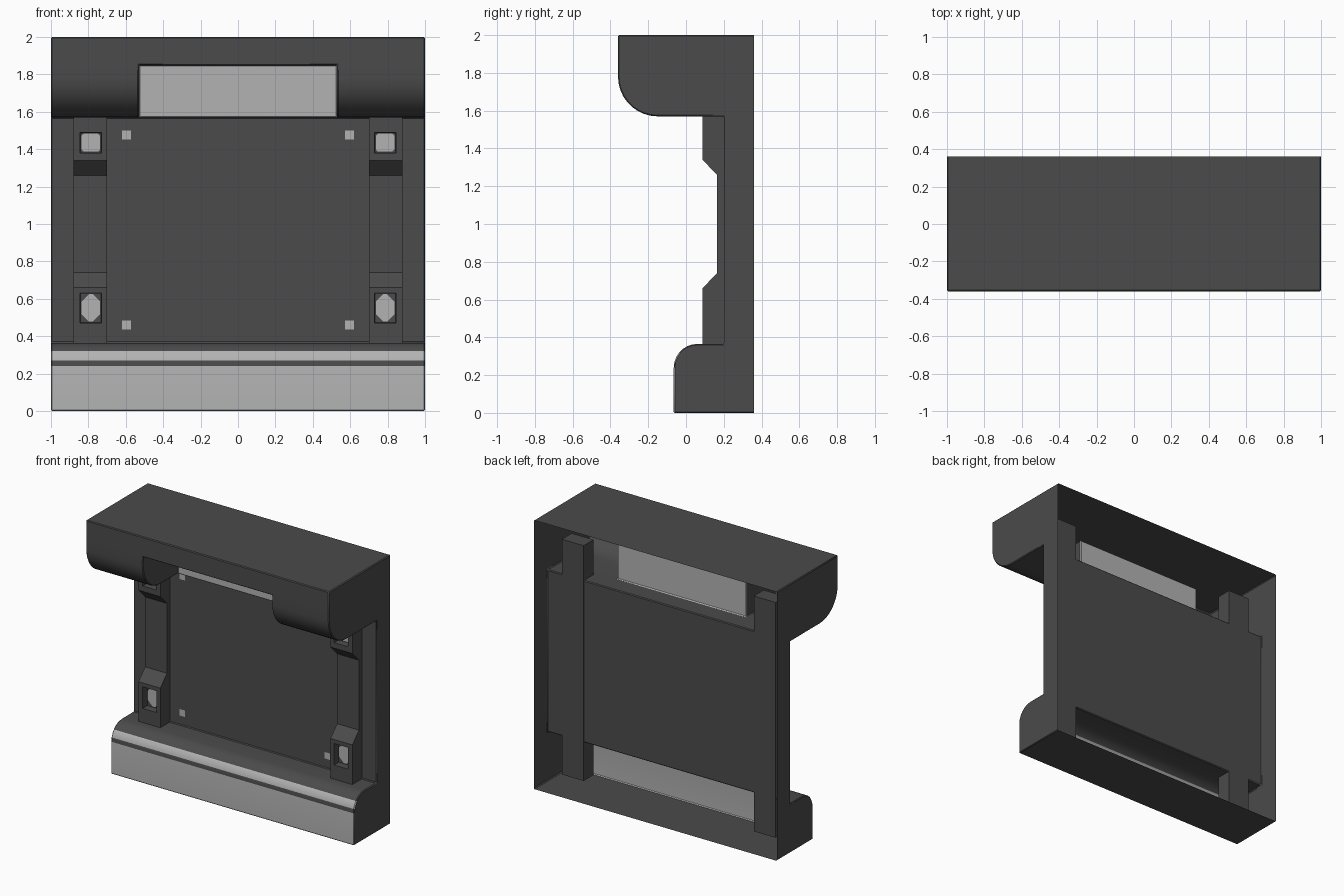
import bpy, bmesh
from math import sin, cos, radians

if "Cube" in bpy.data.objects:
    bpy.data.objects.remove(bpy.data.objects["Cube"])


def material(name, v):
    m = bpy.data.materials.new(name)
    m.diffuse_color = (v, v, v, 1)
    m.use_nodes = True
    m.node_tree.nodes["Principled BSDF"].inputs["Base Color"].default_value = m.diffuse_color
    return m


DARK = material("dark_metal", 0.07)
LIGHT = material("light_panel", 0.45)


def finish(bm, name, mirror=False, bevel=0.0):
    me = bpy.data.meshes.new(name)
    bm.to_mesh(me)
    bm.free()
    me.materials.append(DARK)
    me.materials.append(LIGHT)
    ob = bpy.data.objects.new(name, me)
    bpy.context.collection.objects.link(ob)
    bpy.context.view_layer.objects.active = ob
    ob.select_set(True)
    bpy.ops.object.shade_smooth_by_angle(angle=radians(30))
    ob.select_set(False)
    if bevel:
        b = ob.modifiers.new("edge_bevel", 'BEVEL')
        b.width, b.segments = bevel, 1
        b.limit_method, b.angle_limit = 'ANGLE', radians(42)
    if mirror:
        m = ob.modifiers.new("mirror", 'MIRROR')
        m.use_mirror_merge = False
    return ob


def poly(bm, pts, mat=0):
    f = bm.faces.new([bm.verts.new(p) for p in pts])
    f.material_index = mat
    return f


def sweep(bm, prof, x0, x1, closed=False):
    """Extrude a (y, z) profile along x."""
    n = len(prof)
    for i in range(n if closed else n - 1):
        (ya, za), (yb, zb) = prof[i], prof[(i + 1) % n]
        poly(bm, [(x0, ya, za), (x1, ya, za), (x1, yb, zb), (x0, yb, zb)])


def weld(bm):
    bmesh.ops.remove_doubles(bm, verts=bm.verts, dist=1e-4)
    bmesh.ops.recalc_face_normals(bm, faces=bm.faces)


# Shell: open-backed housing with overhanging top and rounded bottom ledge
NX, NY, NZ = 0.53, 0.05, 1.85          # display notch half width, depth, top
arc_top = [(-0.15 - 0.21 * cos(radians(a)), 1.78 - 0.21 * sin(radians(a)))
           for a in range(0, 91, 10)]
arc_low = [(0.06 - 0.125 * cos(radians(a)), 0.24 + 0.125 * sin(radians(a)))
           for a in (90, 77, 65, 52, 40, 27, 14, 0)]
lower = [(NY, 1.57), (0.20, 1.57), (0.20, 0.365)] + arc_low + [(-0.065, 0), (0.36, 0)]
head = [(0.36, 2), (-0.36, 2), (-0.36, NZ)]
full = head + arc_top + lower
notched = head + [(NY, NZ)] + lower

bm = bmesh.new()
sweep(bm, full, -1, -NX)
sweep(bm, notched, -NX, NX)
sweep(bm, full, NX, 1)
for s in (-1, 1):
    poly(bm, [(s, y, z) for y, z in full])                                   # side walls
    poly(bm, [(s * NX, y, z) for y, z in
              [(NY, NZ), (-0.36, NZ)] + arc_top + [(NY, 1.57)]])             # notch walls
weld(bm)
for f in bm.faces:                      # light-coloured front, stripe and display
    c = f.calc_center_median()
    if abs(c.x) > 0.99 or abs(f.normal.y) < 0.3:
        continue
    front = c.y < -0.05 and c.z < 0.24
    stripe = c.y < 0.03 and 0.27 < c.z < 0.321
    display = abs(c.y - NY) < 0.01 and c.z > 1.58
    if front or stripe or display:
        f.material_index = 1
finish(bm, "housing_shell", bevel=0.006)

# Pillars: stepped posts with tapered sockets near both ends
F, M, B = 0.087, 0.165, 0.203
SOCKETS = [(0.47, 0.63), (1.38, 1.49)]
post = [(B, 0.08), (F, 0.08), (F, 0.47), (F, 0.63), (F, 0.66), (M, 0.74),
        (M, 1.26), (F, 1.34), (F, 1.38), (F, 1.49), (F, 1.83), (B, 1.83)]
bm = bmesh.new()
XS = [0.70, 0.73, 0.845, 0.88]
for a, b in zip(XS, XS[1:]):
    sweep(bm, post, a, b, closed=True)
for x in (XS[0], XS[-1]):
    poly(bm, [(x, y, z) for y, z in post])
weld(bm)
holes = []
for f in bm.faces:
    c = f.calc_center_median()
    if abs(c.y - F) < 0.001 and 0.73 < c.x < 0.845 and \
            any(abs(c.z - (a + b) / 2) < 0.01 for a, b in SOCKETS):
        holes.append(f)
bmesh.ops.inset_individual(bm, faces=holes, thickness=0.004, depth=-0.05)
finish(bm, "pillars", mirror=True)


def light_plate(bm, cx, y, cz, hw, hh, cut):
    """Flat plate facing the front, with cut corners."""
    pts = []
    for sx, sz in ((-1, -1), (1, -1), (1, 1), (-1, 1)):
        pair = [(cx + sx * hw, y, cz + sz * (hh - cut)), (cx + sx * (hw - cut), y, cz + sz * hh)]
        pts += pair if sx * sz > 0 else pair[::-1]
    # each corner is walked counter-clockwise seen from the front
    if cut == 0:
        pts = pts[::2]
    poly(bm, pts, 1)


# Lights inside the sockets
bm = bmesh.new()
light_plate(bm, 0.787, F + 0.047, 0.552, 0.05, 0.073, 0.04)
light_plate(bm, 0.787, F + 0.047, 1.435, 0.05, 0.048, 0.012)
finish(bm, "socket_lights", mirror=True)

# Small square markers at the panel corners
bm = bmesh.new()
for z in (0.46, 1.475):
    light_plate(bm, 0.597, 0.197, z, 0.024, 0.024, 0)
finish(bm, "panel_markers", mirror=True)
